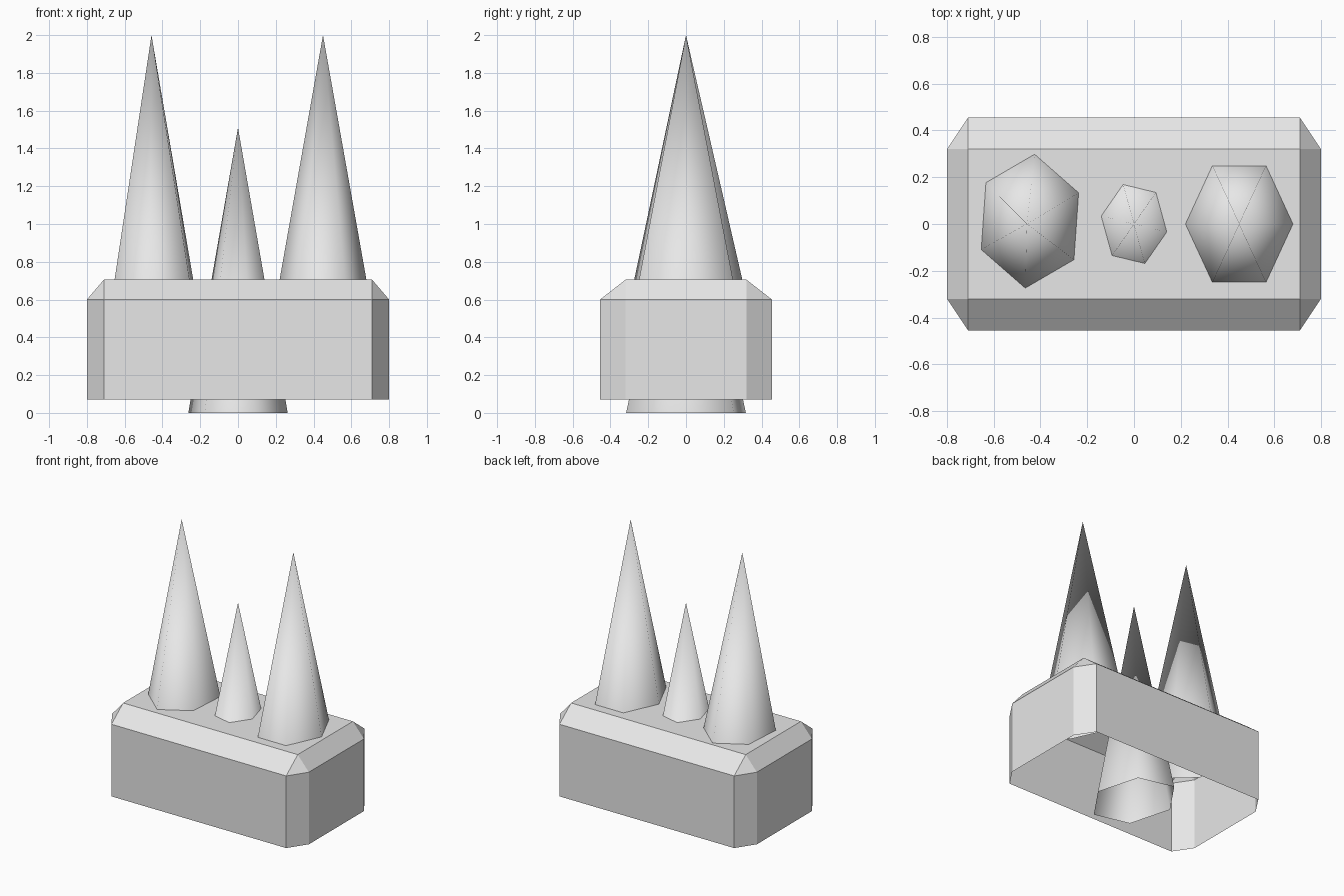
import bpy
import bmesh
import math

if "Cube" in bpy.data.objects:
    bpy.data.objects.remove(bpy.data.objects["Cube"], do_unlink=True)

GREY = (0.8, 0.8, 0.8, 1.0)
grey = bpy.data.materials.new("light_grey")
grey.use_nodes = True
grey.diffuse_color = GREY
grey.node_tree.nodes["Principled BSDF"].inputs["Base Color"].default_value = GREY


def add_object(name, bm, smooth):
    bmesh.ops.recalc_face_normals(bm, faces=bm.faces)
    for face in bm.faces:
        face.smooth = smooth
    mesh = bpy.data.meshes.new(name)
    bm.to_mesh(mesh)
    bm.free()
    mesh.materials.append(grey)
    obj = bpy.data.objects.new(name, mesh)
    bpy.context.collection.objects.link(obj)
    return obj


def block():
    """Chamfered shell, open underneath."""
    hx, hy, ix, iy = 0.80, 0.455, 0.71, 0.32
    z0, z1, z2 = 0.07, 0.60, 0.705
    outline = [(hx, -iy), (hx, iy), (ix, hy), (-ix, hy),
               (-hx, iy), (-hx, -iy), (-ix, -hy), (ix, -hy)]
    bm = bmesh.new()
    low = [bm.verts.new((x, y, z0)) for x, y in outline]
    mid = [bm.verts.new((x, y, z1)) for x, y in outline]
    top = [bm.verts.new((x, y, z2)) for x, y in
           [(ix, iy), (-ix, iy), (-ix, -iy), (ix, -iy)]]
    # upright walls
    for i in range(8):
        j = (i + 1) % 8
        bm.faces.new((low[i], low[j], mid[j], mid[i]))
    # sloped rim and its corner triangles
    for c in range(4):
        a, b, n = 2 * c + 1, 2 * c + 2, (2 * c + 3) % 8
        bm.faces.new((mid[a], mid[b % 8], top[c]))
        bm.faces.new((mid[b % 8], mid[n], top[(c + 1) % 4], top[c]))
    bm.faces.new(top)
    return add_object("block", bm, False)


def spike(name, base, tip, turn):
    """Six-sided smooth cone without a bottom cap."""
    rx, ry = 0.268, 0.335
    bm = bmesh.new()
    apex = bm.verts.new(tip)
    ring = []
    for i in range(6):
        a = math.radians(turn + 60 * i)
        ring.append(bm.verts.new((base[0] + rx * math.cos(a),
                                  base[1] + ry * math.sin(a), base[2])))
    for i in range(6):
        bm.faces.new((ring[i], ring[(i + 1) % 6], apex))
    return add_object(name, bm, True)


block()
spike("middle_spike", (0, 0, 0), (0, 0, 1.51), -11)
spike("left_spike", (0.45, 0, 0.49), (0.45, 0, 2.0), 0)
spike("right_spike", (-0.443, 0.014, 0.49), (-0.458, 0, 2.0), 25)
